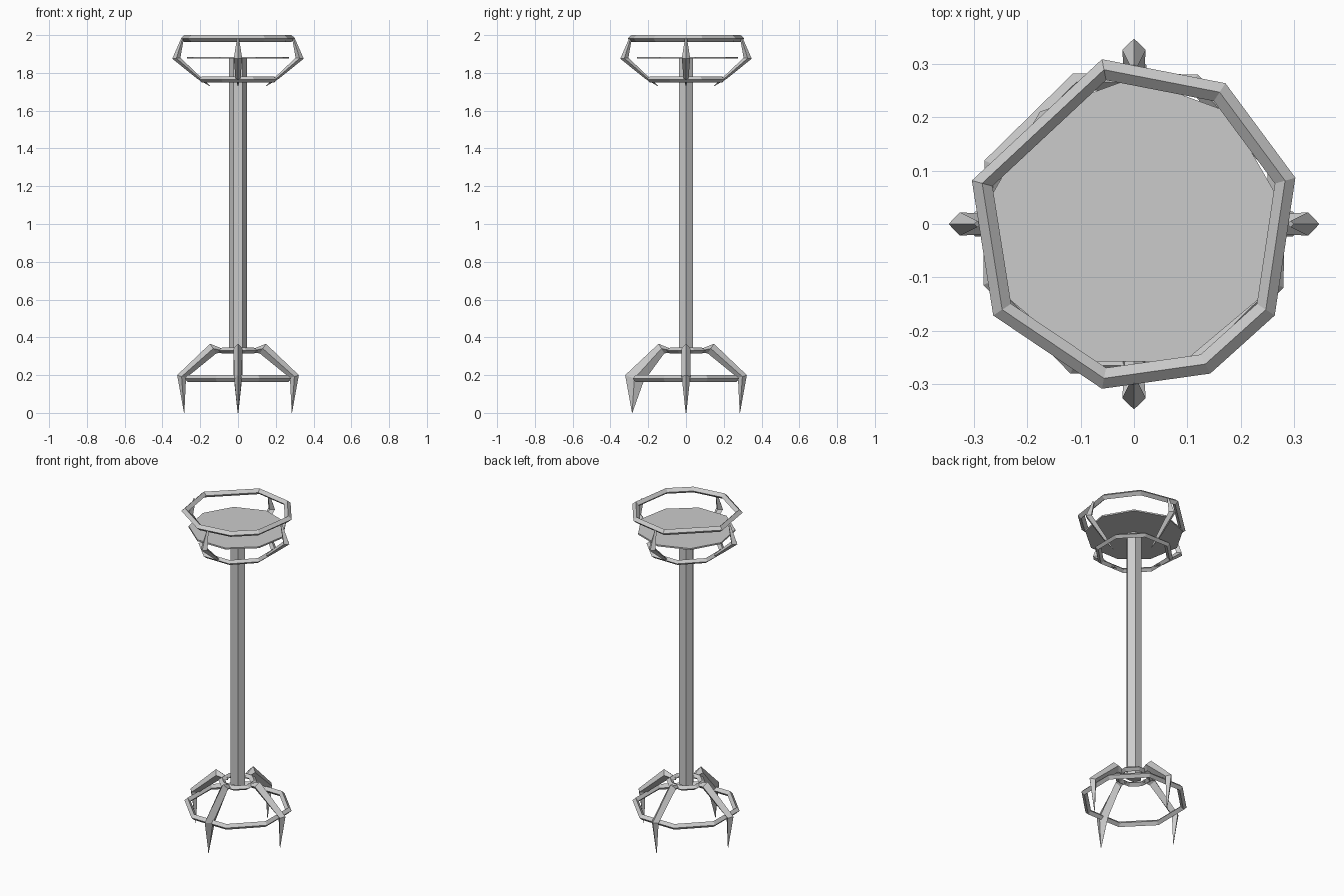
import bpy, bmesh
from math import cos, sin, radians
from mathutils import Vector, Matrix

if "Cube" in bpy.data.objects:
    bpy.data.objects.remove(bpy.data.objects["Cube"])


def finish(name, bm):
    bmesh.ops.recalc_face_normals(bm, faces=bm.faces)
    mesh = bpy.data.meshes.new(name)
    bm.to_mesh(mesh)
    bm.free()
    ob = bpy.data.objects.new(name, mesh)
    bpy.context.collection.objects.link(ob)
    return ob


def bridge(bm, loops, closed):
    """Skin between successive vertex loops, capping the ends if open."""
    n = len(loops[0])
    count = len(loops) if closed else len(loops) - 1
    for i in range(count):
        a, b = loops[i], loops[(i + 1) % len(loops)]
        for j in range(n):
            k = (j + 1) % n
            bm.faces.new((a[j], a[k], b[k], b[j]))
    if not closed:
        bm.faces.new(loops[0])
        bm.faces.new(loops[-1])


def ring(name, z, radius, width, height, angles):
    """Low-poly hoop with a diamond cross-section."""
    bm = bmesh.new()
    loops = []
    for a in angles:
        a = radians(a)
        section = [(radius, 0), (radius - width / 2, height / 2),
                   (radius - width, 0), (radius - width / 2, -height / 2)]
        loops.append([bm.verts.new((r * cos(a), r * sin(a), z + h)) for r, h in section])
    bridge(bm, loops, True)
    return finish(name, bm)


def prism(name, z0, z1, rx, ry, angles):
    bm = bmesh.new()
    loops = [[bm.verts.new((rx * cos(radians(a)), ry * sin(radians(a)), z)) for a in angles]
             for z in (z0, z1)]
    bridge(bm, loops, False)
    return finish(name, bm)


def strut(name, stations, turn):
    """Bent bar: each station is outer (r, z), inner (r, z), half width."""
    bm = bmesh.new()
    rot = Matrix.Rotation(radians(turn), 3, 'Z')
    loops = []
    for (ro, zo), (ri, zi), w in stations:
        rm, zm = (ro + ri) / 2, (zo + zi) / 2
        pts = [(ro, 0, zo), (rm, w, zm), (ri, 0, zi), (rm, -w, zm)]
        loops.append([bm.verts.new(rot @ Vector(p)) for p in pts])
    bridge(bm, loops, False)
    return finish(name, bm)


# Column, tray and hoops
even = [22 + 45 * i for i in range(8)]
prism("column", 0.32, 1.88, 0.048, 0.042, [0, 65, 120, 180, 240, 300])
prism("tray", 1.875, 1.884, 0.275, 0.275, [10 + 40 * i for i in range(9)])
ring("top_rim", 1.982, 0.315, 0.04, 0.035, [16, 57, 101, 165, 213, 259, 297, 327])
ring("tray_support_ring", 1.765, 0.225, 0.035, 0.03, even)
ring("hub_ring", 0.33, 0.112, 0.04, 0.03, even)
ring("leg_brace_ring", 0.182, 0.305, 0.035, 0.035, even)

# Four brackets holding the tray hoops
bracket = [((0.15, 1.73), (0.148, 1.733), 0.002),
           ((0.215, 1.768), (0.205, 1.785), 0.014),
           ((0.348, 1.875), (0.305, 1.880), 0.022),
           ((0.30, 1.985), (0.288, 1.975), 0.006)]
# Four bent legs; the front one is broader at the knee
leg = [((0.07, 0.335), (0.07, 0.32), 0.012),
       ((0.148, 0.366), (0.115, 0.315), 0.024),
       ((0.322, 0.20), (0.275, 0.185), 0.023),
       ((0.286, 0.0), (0.284, 0.0), 0.002)]
front_leg = leg[:1] + [((0.145, 0.366), (0.115, 0.315), 0.024),
                       ((0.322, 0.20), (0.225, 0.165), 0.02)] + leg[3:]
for i, side in enumerate(("right", "back", "left", "front")):
    strut(side + "_bracket", bracket, 90 * i)
    strut(side + "_leg", front_leg if side == "front" else leg, 90 * i)
